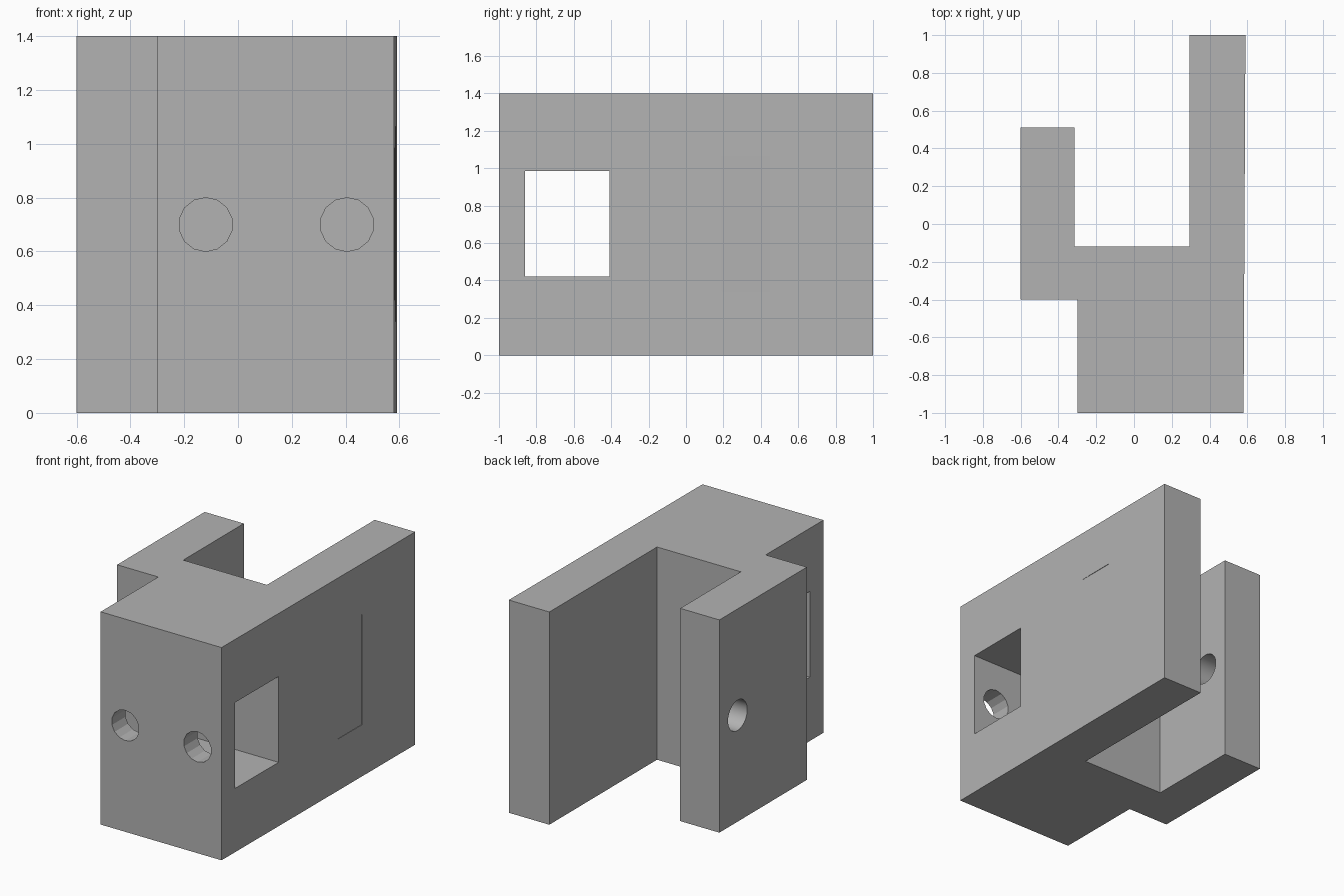
import bpy, bmesh, math
from mathutils import Matrix, Vector

cube = bpy.data.objects.get("Cube")
if cube:
    bpy.data.objects.remove(cube, do_unlink=True)

HEIGHT = 1.4
grey = bpy.data.materials.new("plain grey")
grey.use_nodes = True
colour = (0.45, 0.45, 0.45, 1)
grey.diffuse_color = colour
grey.node_tree.nodes["Principled BSDF"].inputs["Base Color"].default_value = colour


def finish(name, bm):
    bmesh.ops.recalc_face_normals(bm, faces=bm.faces)
    mesh = bpy.data.meshes.new(name)
    bm.to_mesh(mesh)
    bm.free()
    mesh.materials.append(grey)
    obj = bpy.data.objects.new(name, mesh)
    bpy.context.collection.objects.link(obj)
    return obj


def box(name, low, high):
    bm = bmesh.new()
    low, high = Vector(low), Vector(high)
    bmesh.ops.create_cube(bm, size=1, matrix=Matrix.Translation((low + high) / 2)
                          @ Matrix.Diagonal((*(high - low), 1)))
    return finish(name, bm)


def rod(name, centre, axis, length, sides, turn=0):
    bm = bmesh.new()
    spin = Vector(axis).to_track_quat("Z", "Y").to_matrix().to_4x4()
    bmesh.ops.create_cone(bm, cap_ends=True, segments=sides, radius1=0.1, radius2=0.1,
                          depth=length, matrix=Matrix.Translation(centre) @ spin
                          @ Matrix.Rotation(turn, 4, "Z"))
    return finish(name, bm)


# Bracket body: footprint extruded upwards, outer side slightly tapered
footprint = [(-0.3, -1), (0.58, -1), (0.59, 1), (0.295, 1), (0.295, -0.12),
             (-0.315, -0.12), (-0.315, 0.51), (-0.6, 0.51), (-0.6, -0.4), (-0.3, -0.4)]
bm = bmesh.new()
base = bm.faces.new([bm.verts.new((x, y, 0)) for x, y in footprint])
top = bmesh.ops.extrude_face_region(bm, geom=[base])["geom"]
bmesh.ops.translate(bm, vec=(0, 0, HEIGHT),
                    verts=[v for v in top if isinstance(v, bmesh.types.BMVert)])
body = finish("bracket_body", bm)

# Window, front screw holes, short arm hole and shallow side recess
cutters = [
    box("window_cutter", (-0.7, -0.86, 0.42), (0.7, -0.41, 0.985)),
    box("recess_cutter", (0.584, 0.19, 0.34), (0.65, 0.45, 1.065)),
    rod("arm_hole_cutter", (-0.46, 0.32, 0.7), (1, 0, 0), 0.5, 32),
]
for x in (-0.12, 0.405):
    cutters.append(rod("screw_hole_cutter", (x, -0.95, 0.7), (0, 1, 0), 0.4, 14))

bpy.context.view_layer.objects.active = body
for cutter in cutters:
    cutter.hide_render = True
    cut = body.modifiers.new(cutter.name, "BOOLEAN")
    cut.operation = "DIFFERENCE"
    cut.solver = "EXACT"
    cut.object = cutter
    bpy.ops.object.modifier_apply(modifier=cut.name)
for cutter in cutters:
    bpy.data.objects.remove(cutter, do_unlink=True)

# Smooth only the finely divided arm hole
bpy.ops.object.select_all(action="DESELECT")
body.select_set(True)
bpy.ops.object.shade_smooth_by_angle(angle=math.radians(20))
